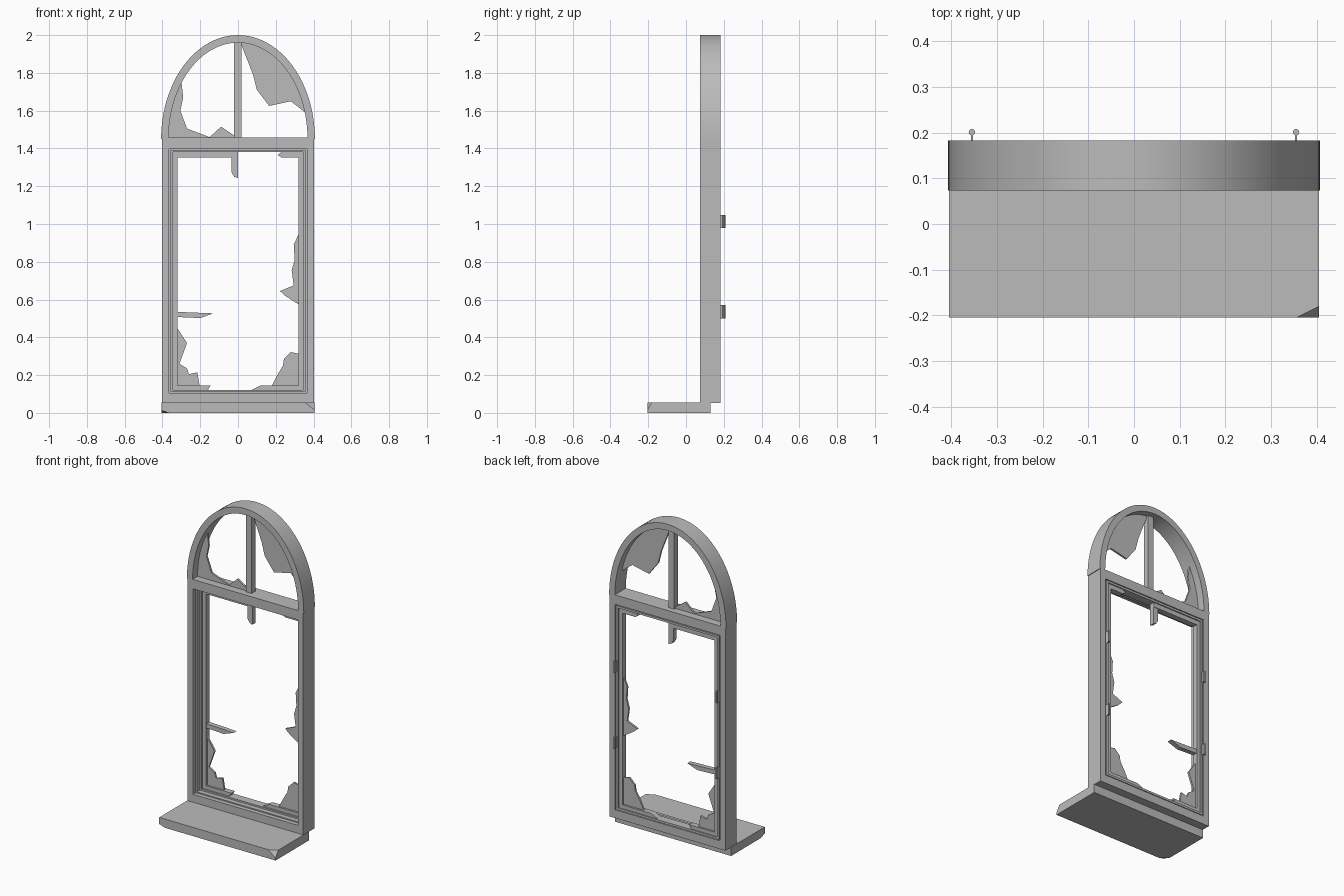
import bpy, bmesh, math
from mathutils import Vector

if "Cube" in bpy.data.objects:
    bpy.data.objects.remove(bpy.data.objects["Cube"], do_unlink=True)

grey = bpy.data.materials.new("plain grey")
grey.use_nodes = True
grey.diffuse_color = (0.5, 0.5, 0.5, 1)
grey.node_tree.nodes["Principled BSDF"].inputs["Base Color"].default_value = (0.5, 0.5, 0.5, 1)


def finish(bm, name, smooth=False):
    bmesh.ops.recalc_face_normals(bm, faces=bm.faces)
    mesh = bpy.data.meshes.new(name)
    bm.to_mesh(mesh)
    bm.free()
    mesh.materials.append(grey)
    ob = bpy.data.objects.new(name, mesh)
    bpy.context.collection.objects.link(ob)
    if smooth:
        bpy.ops.object.select_all(action='DESELECT')
        ob.select_set(True)
        bpy.context.view_layer.objects.active = ob
        bpy.ops.object.shade_smooth_by_angle(angle=math.radians(30))
    return ob


def thicken(bm, faces, depth):
    ext = bmesh.ops.extrude_face_region(bm, geom=faces)
    verts = [v for v in ext["geom"] if isinstance(v, bmesh.types.BMVert)]
    bmesh.ops.translate(bm, verts=verts, vec=(0, depth, 0))


def plate(name, points, y0, y1):
    """Flat outline in x and z, given depth along y."""
    bm = bmesh.new()
    face = bm.faces.new([bm.verts.new((x, y0, z)) for x, z in points])
    thicken(bm, [face], y1 - y0)
    return finish(bm, name)


def band(name, outer, inner, y0, y1, closed=True, smooth=False):
    """Strip between two matching outlines, given depth along y."""
    bm = bmesh.new()
    a = [bm.verts.new((x, y0, z)) for x, z in outer]
    b = [bm.verts.new((x, y0, z)) for x, z in inner]
    n = len(a)
    faces = [bm.faces.new((a[i], a[(i + 1) % n], b[(i + 1) % n], b[i]))
             for i in range(n if closed else n - 1)]
    thicken(bm, faces, y1 - y0)
    return finish(bm, name, smooth)


def rect(x0, x1, z0, z1):
    return [(x0, z0), (x1, z0), (x1, z1), (x0, z1)]


def box(name, x0, x1, y0, y1, z0, z1):
    return plate(name, rect(x0, x1, z0, z1), y0, y1)


def arc(half, rise, start, end, n):
    """Elliptical arc above the transom, angles in degrees."""
    angles = [math.radians(start + (end - start) * i / n) for i in range(n + 1)]
    return [(half * math.cos(t), 1.45 + rise * math.sin(t)) for t in angles]


FRONT, BACK = 0.073, 0.183

# Main frame, arch, transom and upper mullion
band("lower_frame", rect(-0.403, 0.403, 0.053, 1.45), rect(-0.365, 0.365, 0.105, 1.4), FRONT, BACK)
band("arch", arc(0.407, 0.55, 0, 180, 48), arc(0.368, 0.51, 0, 180, 48),
     FRONT, BACK, closed=False, smooth=True)
box("transom", -0.37, 0.37, FRONT, BACK, 1.398, 1.457)
box("upper_mullion", -0.02, 0.018, 0.11, 0.147, 1.455, 1.965)

# Stepped sash inside the lower frame
band("frame_stop", rect(-0.367, 0.367, 0.1, 1.402), rect(-0.356, 0.356, 0.112, 1.39), 0.1, 0.14)
band("sash_rim", rect(-0.358, 0.358, 0.109, 1.393), rect(-0.345, 0.345, 0.122, 1.38), 0.13, BACK)

# Inner beads: whole at the sides, broken at top and bottom
for side, word in ((-1, "right"), (1, "left")):
    xs = sorted((side * 0.346, side * 0.32))
    box("bead_" + word, *xs, 0.14, 0.176, 0.121, 1.381)
plate("bead_top_long", [(-0.33, 1.382), (-0.33, 1.352), (0, 1.352), (0, 1.382)], 0.14, 0.176)
plate("bead_top_stub", [(0.33, 1.382), (0.33, 1.352), (0.23, 1.352), (0.21, 1.365), (0.23, 1.382)], 0.14, 0.176)
plate("bead_bottom_right", [(-0.33, 0.121), (-0.33, 0.145), (-0.145, 0.145), (-0.16, 0.121)], 0.14, 0.176)
plate("bead_bottom_left", [(0.33, 0.121), (0.33, 0.145), (0.12, 0.145), (0.07, 0.121)], 0.14, 0.176)

# Snapped glazing bars
plate("broken_upright", [(-0.035, 1.38), (-0.035, 1.275), (-0.02, 1.25), (0, 1.243), (0, 1.38)], 0.143, 0.173)
plate("broken_crossbar", [(-0.33, 0.535), (-0.33, 0.508), (-0.2, 0.502), (-0.13, 0.527)], 0.143, 0.173)

# Glass shards in the lower sash
plate("shard_low_right", [(-0.335, 0.125), (-0.335, 0.46), (-0.322, 0.45), (-0.27, 0.37), (-0.31, 0.26),
                          (-0.27, 0.235), (-0.26, 0.205), (-0.215, 0.215), (-0.2, 0.125)], 0.152, 0.164)
plate("shard_low_left", [(0.335, 0.125), (0.335, 0.31), (0.28, 0.322), (0.243, 0.285), (0.238, 0.25),
                         (0.205, 0.195), (0.17, 0.125)], 0.152, 0.164)
plate("shard_mid_left", [(0.335, 0.95), (0.318, 0.94), (0.295, 0.89), (0.3, 0.81), (0.284, 0.755),
                         (0.295, 0.675), (0.222, 0.645), (0.25, 0.62), (0.335, 0.565)], 0.152, 0.164)

# Glass shards in the arch
plate("shard_arch_left", [(0.015, 1.955), (0.08, 1.79), (0.1, 1.71), (0.165, 1.625), (0.28, 1.65), (0.35, 1.595)]
      + arc(0.375, 0.515, 17, 87, 16), 0.122, 0.134)
plate("shard_arch_right", [(-0.015, 1.453), (-0.015, 1.465), (-0.09, 1.515), (-0.15, 1.46), (-0.27, 1.505),
                           (-0.305, 1.6), (-0.29, 1.67), (-0.3, 1.755)]
      + arc(0.375, 0.515, 143, 180, 10), 0.122, 0.134)

# Projecting sill with two chipped corners
bm = bmesh.new()
base = bm.faces.new([bm.verts.new((x, -0.205, z)) for x, z in rect(-0.405, 0.405, 0, 0.055)])
thicken(bm, [base], 0.335)
chips = ([(0.355, -0.205, 0.055), (0.405, -0.18, 0.055), (0.405, -0.205, 0.015)],
         [(-0.365, -0.205, 0), (-0.405, -0.165, 0), (-0.405, -0.205, 0.014)])
for chip in chips:
    p, q, r = map(Vector, chip)
    normal = (q - p).cross(r - p).normalized()
    if normal.dot(p - Vector((0, 0, 0.03))) < 0:
        normal.negate()
    bmesh.ops.bisect_plane(bm, geom=bm.verts[:] + bm.edges[:] + bm.faces[:], dist=1e-5,
                           plane_co=p, plane_no=normal, clear_outer=True)
    bmesh.ops.holes_fill(bm, edges=[e for e in bm.edges if e.is_boundary], sides=0)
finish(bm, "sill")

# Hinges on the back: a pin on a thin leaf
for side, word in ((-1, "right"), (1, "left")):
    for z, level in ((0.535, "lower"), (1.013, "upper")):
        x = side * 0.355
        box(f"hinge_leaf_{level}_{word}", x - 0.002, x + 0.002, 0.18, 0.2, z - 0.035, z + 0.035)
        bm = bmesh.new()
        bmesh.ops.create_cone(bm, cap_ends=True, segments=12, radius1=0.007, radius2=0.007, depth=0.07)
        bmesh.ops.translate(bm, verts=bm.verts, vec=(x, 0.201, z))
        finish(bm, f"hinge_pin_{level}_{word}", smooth=True)
